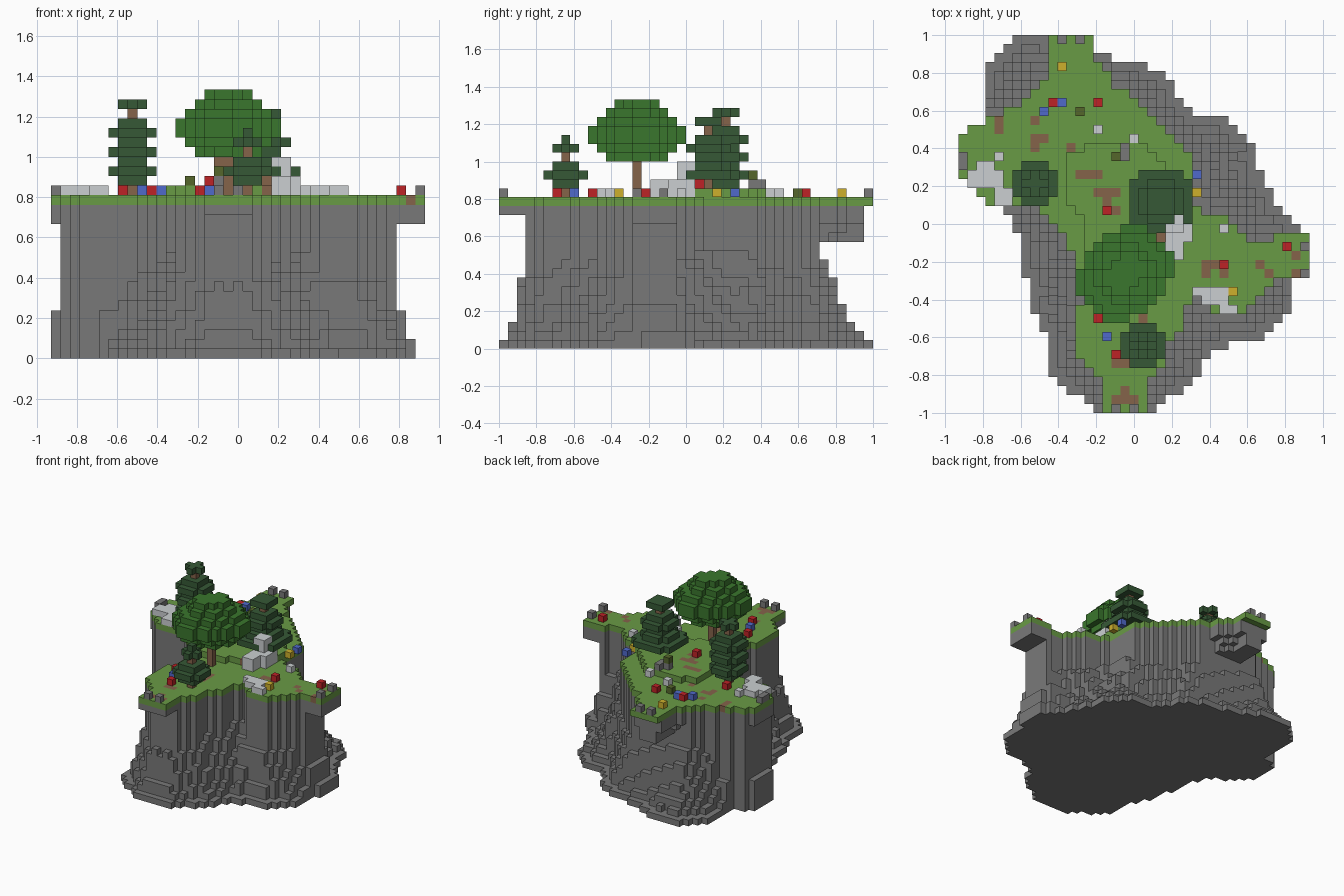
import bpy, bmesh, math, random
from mathutils import Vector

random.seed(4)
if "Cube" in bpy.data.objects:
    bpy.data.objects.remove(bpy.data.objects["Cube"])

COLS, ROWS = 39, 42
UNIT = 2 / ROWS
CLIFF_TOP = 16
GROUND = CLIFF_TOP + 1

# Part name -> (colour name, hex)
STONE, BARK = ("stone grey", "797979"), ("bark brown", "85634A")
PINE = ("pine green", "365936")
PARTS = {
    "cliff": STONE, "edge_stones": STONE,
    "grass": ("grass green", "699B45"), "dirt_patches": BARK,
    "boulders": ("pale rock", "CBCFD1"), "bushes": ("olive", "55662B"),
    "red_flowers": ("red", "BE2226"), "blue_flowers": ("blue", "506ACB"),
    "yellow_flowers": ("yellow", "CDB02C"), "trunks": BARK,
    "broad_crown": ("leaf green", "3A762D"),
    "left_pine": PINE, "middle_pine": PINE, "front_pine": PINE,
}
voxels = {}


def inside(poly, x, y):
    """Even-odd test of a cell centre against an outline."""
    x, y, hit = x + .5, y + .5, False
    for (ax, ay), (bx, by) in zip(poly, poly[1:] + poly[:1]):
        if (ay > y) != (by > y) and x < ax + (y - ay) * (bx - ax) / (by - ay):
            hit = not hit
    return hit


def fill(poly):
    return {(x, y) for x in range(COLS) for y in range(ROWS) if inside(poly, x, y)}


def column(part, cell, low, high):
    for z in range(low, high):
        voxels[(*cell, z)] = part


def distance(cell, cells):
    return min(math.dist(cell, other) for other in cells)


def surroundings(cells):
    return {(x, y) for x in range(-1, COLS + 1) for y in range(-1, ROWS + 1)} - cells


def block(x0, y0, x1, y1):
    return [(x, y) for x in range(x0, x1) for y in range(y0, y1)]


# Outlines in cells: cliff foot, meadow, raised meadow
foot = fill([(7, 0), (11, 0), (15, 2), (20, 3), (23, 4), (26, 9), (30, 9), (33, 12),
             (33, 14), (35, 18), (38, 22), (38, 26), (37, 27), (37, 31), (33, 34),
             (28, 35), (26, 39), (21, 42), (16, 42), (13, 40), (10, 38), (10, 34),
             (8, 30), (7, 24), (6, 20), (2, 18), (0, 15), (0, 11), (3, 10), (3, 4)])
meadow = fill([(10, 0), (15, 0), (15, 3), (17, 4), (17, 6), (19, 6), (23, 10), (26, 14),
               (26, 19), (31, 21), (33, 23), (35, 23), (36, 22), (39, 22), (39, 27),
               (36, 27), (33, 30), (31, 31), (28, 31), (26, 28), (25, 33), (23, 35),
               (23, 37), (21, 39), (21, 42), (16, 42), (16, 38), (13, 36), (13, 31),
               (14, 30), (14, 27), (12, 23), (9, 19), (4, 19), (0, 16), (0, 11),
               (4, 9), (7, 8), (10, 5)])
mound = fill([(12, 14), (13, 13), (16, 12), (20, 12), (23, 14), (26, 17), (26, 23),
              (23, 24), (18, 25), (14, 25), (14, 20), (12, 19)]) & meadow

# Cliff: sheer wall below the meadow, stepped scree around it
wall = {(x, y) for x, y in meadow if 1 <= x < 36 and 6 <= y < 39}
foot |= wall
ring = surroundings(foot)
for cell in wall:
    column("cliff", cell, 0, CLIFF_TOP)
for cell in foot - wall:
    rim, gap = distance(cell, ring) - 1, distance(cell, wall)
    slope = rim / (rim + gap)
    height = round(1 + 13 * slope ** 1.7 + random.uniform(-.5, .5))
    least = 5 if gap < 1.2 else 2 if gap < 2.3 else 1
    column("cliff", cell, 0, max(least, min(height, 14)))

# Overhanging ledges under the meadow tips, tapering downward
air = surroundings(meadow)
for x, y in meadow - wall:
    limit = 4 if y < 6 else 1 if y > 30 else 2
    depth = min(limit, round(2 * distance((x, y), air)))
    if y > 0:
        column("cliff", (x, y), CLIFF_TOP - depth, CLIFF_TOP)


def top(cell):
    return GROUND + (cell in mound)


# Meadow, with dirt showing through its top
for cell in meadow:
    column("grass", cell, CLIFF_TOP, top(cell))

dirt = [(4, 9), (4, 10), (8, 9), (8, 11), (8, 12), (9, 11), (12, 12), (17, 19),
        (22, 22), (22, 23), (33, 25), (34, 26), (37, 24), (37, 26), (18, 39)]
dirt += block(13, 15, 16, 16) + block(15, 17, 18, 18) + block(27, 25, 30, 26)
dirt += block(20, 29, 21, 32) + block(17, 36, 19, 37) + block(17, 40, 20, 41)
dirt += [(16, 18), (27, 26), (29, 26)]
for cell in dirt:
    column("dirt_patches", cell, top(cell) - 1, top(cell))


def disc(part, cx, cy, z, radius, skew):
    reach = math.ceil(radius) + 1
    for dx, dy in block(-reach, -reach, reach + 1, reach + 1):
        if dx * dx + dy * dy + skew * dx * dy <= radius ** 2:
            voxels[(cx + dx, cy + dy, z)] = part


def tree(part, cx, cy, radii, skew=0):
    """Discs stacked upward from the ground; None leaves the trunk bare."""
    for z, radius in enumerate(radii, GROUND):
        if radius is not None:
            disc(part, cx, cy, z, radius, skew)
        if z < GROUND + len(radii) - 1:
            voxels[(cx, cy, z)] = "trunks"


SMALL, MEDIUM, LARGE = 1.5, 2.3, 3.7
tree("broad_crown", 18, 26, [None] * 4 + [3.2, 4.2, 5.1, 5.1, 4.2, 3.3, 2.3], skew=.35)
voxels[(17, 26, GROUND + 3)] = "trunks"
tree("left_pine", 8, 16,
     [None, SMALL] + [MEDIUM, SMALL] * 3 + [None, 1])
tree("middle_pine", 22, 18,
     [None, None, LARGE, MEDIUM, SMALL, MEDIUM, SMALL, None, SMALL])
tree("front_pine", 20, 34, [None, SMALL, MEDIUM, SMALL, None, 1, 0])

# Single blocks standing on the meadow
SCATTER = {
    "red_flowers": [(10, 7), (15, 7), (16, 19), (36, 23), (29, 25), (15, 31), (17, 35),
                    (7, 14)],
    "blue_flowers": [(11, 7), (9, 8), (26, 15), (16, 33)],
    "yellow_flowers": [(11, 3), (26, 17), (30, 28)],
    "bushes": [(13, 8), (14, 24)],
    "edge_stones": [(11, 0), (13, 0), (0, 13), (0, 14), (38, 23), (38, 26),
                    (19, 41), (17, 41), (18, 12), (18, 13), (17, 13)],
    "boulders": [(15, 10), (19, 11), (29, 21), (4, 13)]
    + block(1, 15, 5, 17) + block(2, 14, 4, 15) + block(4, 17, 6, 19)
    + block(26, 28, 30, 29) + block(27, 29, 30, 30) + block(29, 30, 31, 31),
}
for part, cells in SCATTER.items():
    for cell in cells:
        column(part, cell, top(cell), top(cell) + 1)
column("bushes", (17, 13), GROUND + 2, GROUND + 3)

# Boulder slabs beside and on the skirt of the middle pine
for cell in block(23, 22, 25, 25) + block(24, 20, 26, 23):
    column("boulders", cell, GROUND, GROUND + 2)
for cell in block(23, 20, 25, 22):
    column("boulders", cell, GROUND + 3, GROUND + 4)
column("boulders", (24, 21), GROUND + 2, GROUND + 3)


def linear(code):
    def channel(v):
        return v / 12.92 if v < .04045 else ((v + .055) / 1.055) ** 2.4
    return [channel(int(code[i:i + 2], 16) / 255) for i in (0, 2, 4)] + [1]


def material(name, code):
    mat = bpy.data.materials.get(name)
    if not mat:
        mat = bpy.data.materials.new(name)
        mat.use_nodes = True
        mat.diffuse_color = linear(code)
        mat.node_tree.nodes["Principled BSDF"].inputs["Base Color"].default_value = linear(code)
    return mat


def build(part):
    """Skin one part's blocks, skipping faces hidden by a neighbour."""
    bm = bmesh.new()
    for cell, owner in voxels.items():
        if owner != part:
            continue
        centre = Vector(cell) + Vector((.5, .5, .5))
        for axis in range(3):
            for sign in (-1, 1):
                normal = Vector((0, 0, 0))
                normal[axis] = sign
                if tuple(int(c + n) for c, n in zip(cell, normal)) in voxels:
                    continue
                u, v = normal.yzx / 2, normal.zxy * sign / 2
                corners = [centre + normal / 2 + a * u + b * v
                           for a, b in ((-1, -1), (1, -1), (1, 1), (-1, 1))]
                # Rows run from back to front, so y is flipped here
                verts = [bm.verts.new(((p.x - COLS / 2) * UNIT, (ROWS / 2 - p.y) * UNIT,
                                       p.z * UNIT)) for p in corners]
                bm.faces.new(verts[::-1])
    bmesh.ops.remove_doubles(bm, verts=bm.verts, dist=UNIT / 100)
    mesh = bpy.data.meshes.new(part)
    bm.to_mesh(mesh)
    bm.free()
    mesh.materials.append(material(*PARTS[part]))
    bpy.context.collection.objects.link(bpy.data.objects.new(part, mesh))


for part in PARTS:
    build(part)
